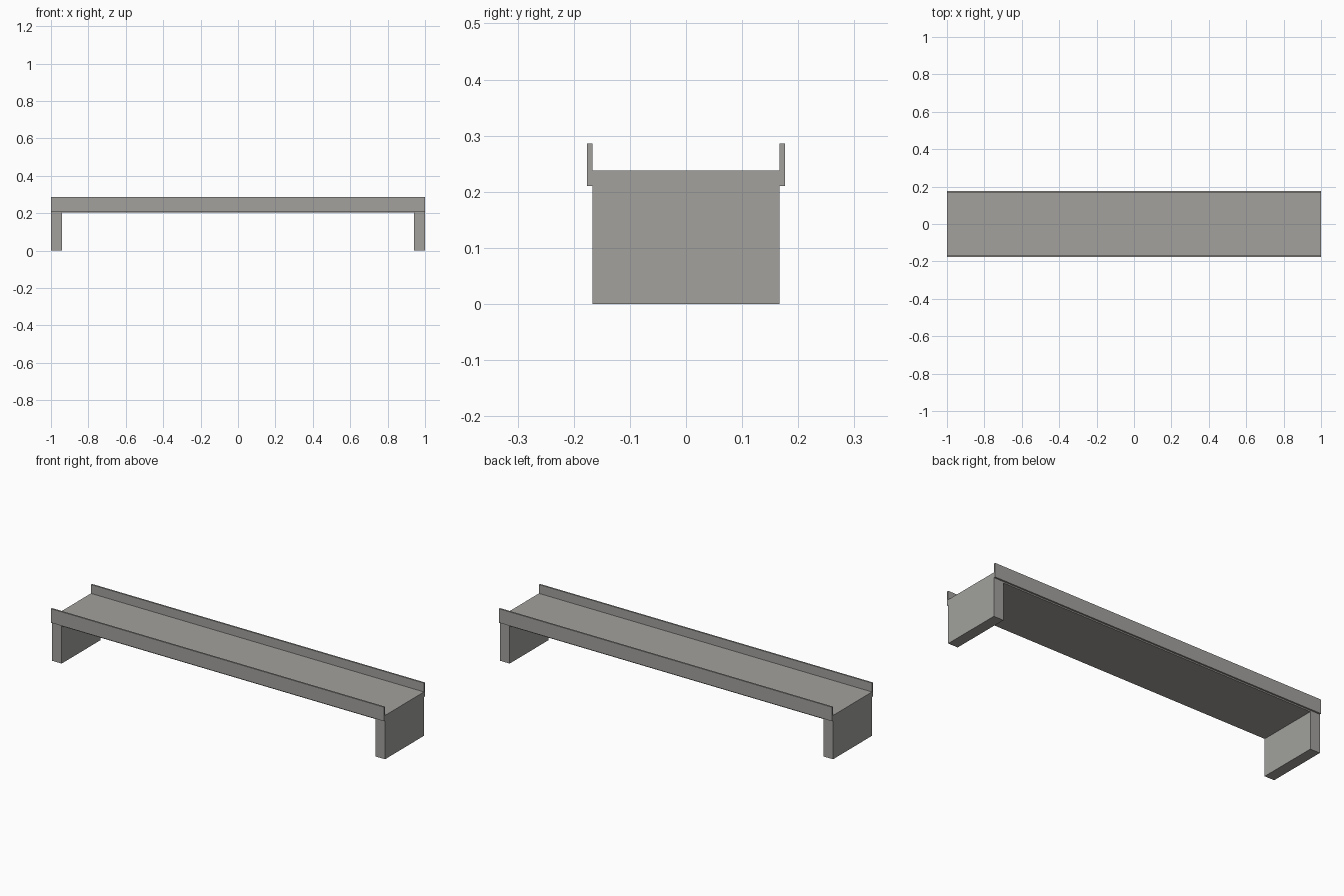
import bpy
import bmesh

cube = bpy.data.objects.get("Cube")
if cube:
    bpy.data.objects.remove(cube, do_unlink=True)

concrete = bpy.data.materials.new("warm_grey_concrete")
concrete.use_nodes = True
GREY = (0.36, 0.355, 0.34, 1.0)
concrete.diffuse_color = GREY
concrete.node_tree.nodes["Principled BSDF"].inputs["Base Color"].default_value = GREY

HALF_LENGTH, LEG_INNER = 1.0, 0.942
SLAB_HALF, RAIL_OUTER = 0.167, 0.176
DECK_BOTTOM, DECK_TOP = 0.203, 0.238
RAIL_BOTTOM, RAIL_TOP = 0.21, 0.286


def extrude_profile(name, profile, y0, y1):
    """Extrude an x-z outline from y0 to y1."""
    bm = bmesh.new()
    face = bm.faces.new([bm.verts.new((x, y0, z)) for x, z in profile])
    result = bmesh.ops.extrude_face_region(bm, geom=[face])
    moved = [v for v in result["geom"] if isinstance(v, bmesh.types.BMVert)]
    bmesh.ops.translate(bm, verts=moved, vec=(0, y1 - y0, 0))
    bmesh.ops.recalc_face_normals(bm, faces=bm.faces)
    mesh = bpy.data.meshes.new(name)
    bm.to_mesh(mesh)
    bm.free()
    mesh.materials.append(concrete)
    obj = bpy.data.objects.new(name, mesh)
    bpy.context.collection.objects.link(obj)
    return obj


# Deck and both end walls as one continuous span
half = [(HALF_LENGTH, DECK_TOP), (HALF_LENGTH, 0),
        (LEG_INNER, 0), (LEG_INNER, DECK_BOTTOM)]
span = half + [(-x, z) for x, z in reversed(half)]
extrude_profile("deck_and_end_walls", span, -SLAB_HALF, SLAB_HALF)

# Thin side parapets along the whole length
rail = [(-HALF_LENGTH, RAIL_BOTTOM), (HALF_LENGTH, RAIL_BOTTOM),
        (HALF_LENGTH, RAIL_TOP), (-HALF_LENGTH, RAIL_TOP)]
extrude_profile("front_parapet", rail, -RAIL_OUTER, -SLAB_HALF)
extrude_profile("back_parapet", rail, SLAB_HALF, RAIL_OUTER)
